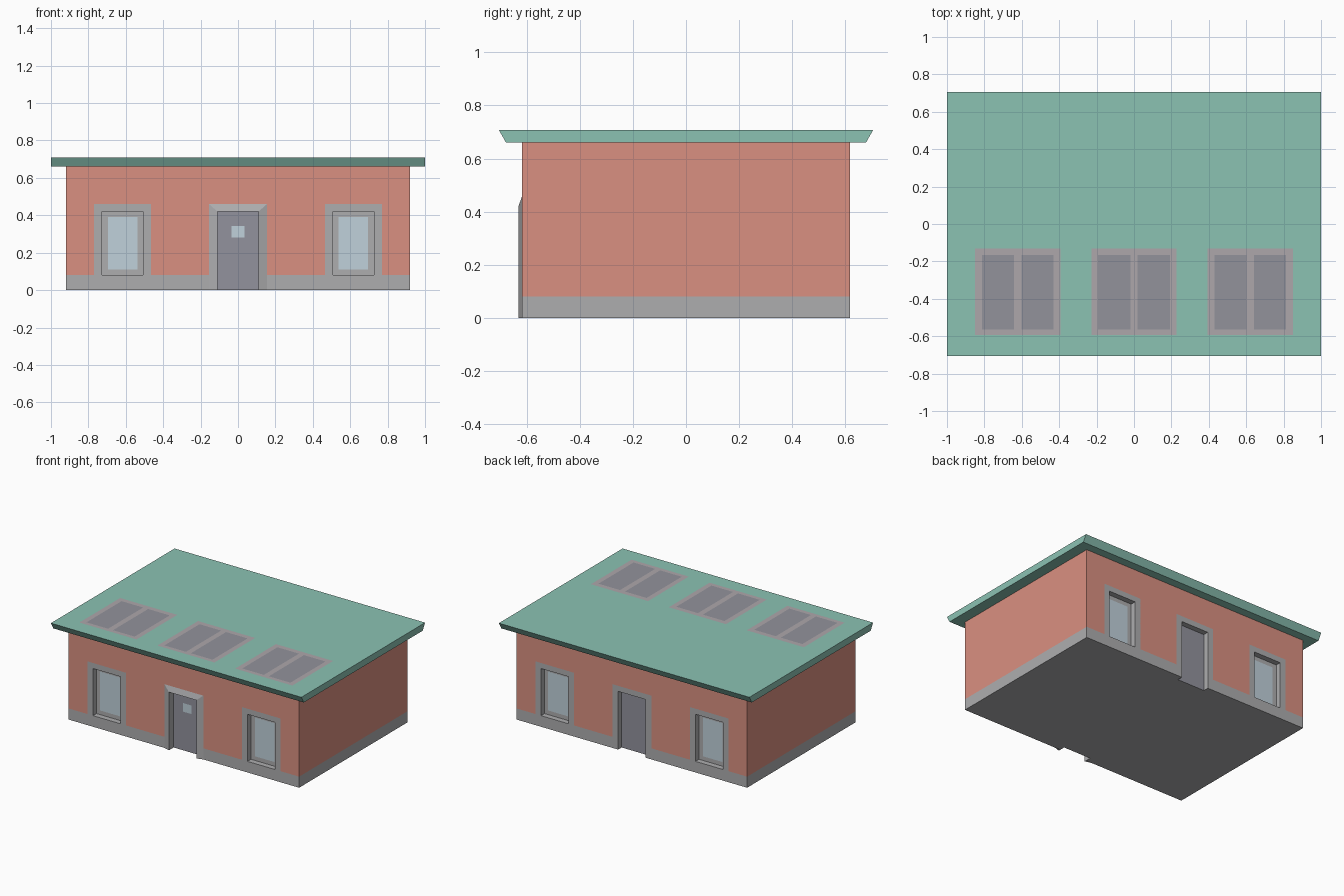
import bpy, bmesh, math

if "Cube" in bpy.data.objects:
    bpy.data.objects.remove(bpy.data.objects["Cube"])

W, D, H = 0.92, 0.617, 0.66      # wall half width, half depth, height
BASE, LINTEL, OPEN = 0.08, 0.46, 0.42
RECESS = 0.04


def material(name, rgb):
    m = bpy.data.materials.new(name)
    m.diffuse_color = (*rgb, 1)
    m.use_nodes = True
    m.node_tree.nodes["Principled BSDF"].inputs["Base Color"].default_value = m.diffuse_color
    return m


SALMON = material("salmon_render", (0.70, 0.28, 0.22))
GREEN = material("green_roof", (0.26, 0.54, 0.45))
STONE = material("grey_stone", (0.42, 0.42, 0.43))
DOOR = material("door_grey", (0.29, 0.29, 0.34))
GLASS = material("pale_glass", (0.53, 0.64, 0.71))
PANEL = material("skylight_pane", (0.29, 0.29, 0.33))
TRIM = material("skylight_frame", (0.42, 0.39, 0.41))


def mesh_object(name, faces, mats, indices=None):
    """Object from a list of polygons given as coordinate lists."""
    bm = bmesh.new()
    for i, pts in enumerate(faces):
        f = bm.faces.new([bm.verts.new(p) for p in pts])
        f.material_index = indices[i] if indices else 0
    bmesh.ops.remove_doubles(bm, verts=bm.verts, dist=1e-5)
    me = bpy.data.meshes.new(name)
    bm.to_mesh(me)
    bm.free()
    for m in mats:
        me.materials.append(m)
    ob = bpy.data.objects.new(name, me)
    bpy.context.collection.objects.link(ob)
    return ob


def rings(name, levels, mats, loc, rot, skip_bottom=False):
    """Nested rectangles (x0, x1, z0, z1, depth) bridged inwards, last one filled."""
    loops = [[(a, d, c), (b, d, c), (b, d, e), (a, d, e)] for a, b, c, e, d in levels]
    faces, idx = [], []
    for o, n in zip(loops, loops[1:]):
        for i in range(1 if skip_bottom else 0, 4):
            j = (i + 1) % 4
            faces.append([o[i], o[j], n[j], n[i]])
            idx.append(0)
    faces.append(loops[-1])
    idx.append(1)
    ob = mesh_object(name, faces, mats, idx)
    ob.location, ob.rotation_euler = loc, rot
    return ob


def facade(x0, x1, z0, z1):
    """Matching front and back wall rectangles."""
    return [[(s * x, -s * D, z) for x, z in ((x0, z0), (x1, z0), (x1, z1), (x0, z1))]
            for s in (1, -1)]


def ends(z0, z1):
    """The two plain end walls."""
    return [[(s * W, -s * D, z0), (s * W, s * D, z0), (s * W, s * D, z1), (s * W, -s * D, z1)]
            for s in (1, -1)]


# Walls, left open where doors and windows sit
walls = ends(BASE, H)
for a, b in ((-W, -.77), (-.465, -.155), (.155, .465), (.77, W)):
    walls += facade(a, b, BASE, H)
for a, b in ((-.77, -.465), (-.155, .155), (.465, .77)):
    walls += facade(a, b, LINTEL, H)
mesh_object("walls", walls, [SALMON])

# Stone plinth
plinth = ends(0, BASE) + facade(-W, -.155, 0, BASE) + facade(.155, W, 0, BASE)
mesh_object("plinth", plinth, [STONE])

# Floor underside, notched at both doorways
f = D - RECESS
floor = [[(-W, -f, 0), (-W, f, 0), (W, f, 0), (W, -f, 0)]]
for s in (1, -1):
    for a, b in ((-W, -.11), (.11, W)):
        floor.append([(s * a, -s * D, 0), (s * a, -s * f, 0), (s * b, -s * f, 0), (s * b, -s * D, 0)])
mesh_object("floor", floor, [STONE])

# Doors and windows on both long sides
for side, s in (("front", 1), ("back", -1)):
    rot = (0, 0, 0 if s > 0 else math.pi)
    for k, cx in (("left", -.617), ("right", .617)):
        rings(f"{side}_window_{k}",
              [(-.153, .153, BASE, LINTEL, 0), (-.109, .109, BASE, OPEN, 0),
               (-.109, .109, BASE, OPEN, RECESS), (-.079, .079, .11, .39, RECESS)],
              [STONE, GLASS], (s * cx, -s * D, 0), rot)
    lip = -0.014 if s > 0 else 0     # the front surround slopes outwards
    rings(f"{side}_door",
          [(-.155, .155, 0, LINTEL, 0), (-.11, .11, 0, OPEN, lip), (-.11, .11, 0, OPEN, RECESS)],
          [STONE, DOOR], (0, -s * D, 0), rot, True)

# Small pane in the front door
rings("door_pane", [(-.034, .034, .28, .342, 0)], [DOOR, GLASS], (0, -D + RECESS - .002, 0), (0, 0, 0))
for ob in (bpy.data.objects["door_pane"],):
    ob.data.polygons[0].material_index = 1

# Flat roof slab: slanted-eaves profile run along x
prof = [(-.678, H), (.678, H), (.705, .708), (-.705, .708)]
roof = [[(1, y, z) for y, z in prof], [(-1, y, z) for y, z in reversed(prof)]]
for p, q in zip(prof, prof[1:] + prof[:1]):
    roof.append([(1, *p), (-1, *p), (-1, *q), (1, *q)])
mesh_object("roof", roof, [GREEN])

# Three skylights, each with two panes
for n, cx in enumerate((-.622, 0, .622)):
    for k, s in (("left", -1), ("right", 1)):
        outer, pane = sorted((0, s * .228)), sorted((s * .02, s * .192))
        rings(f"skylight_{n + 1}_{k}",
              [(*outer, -.594, -.13, 0), (*pane, -.565, -.165, 0)],
              [TRIM, PANEL], (cx, 0, .71), (-math.pi / 2, 0, 0))
